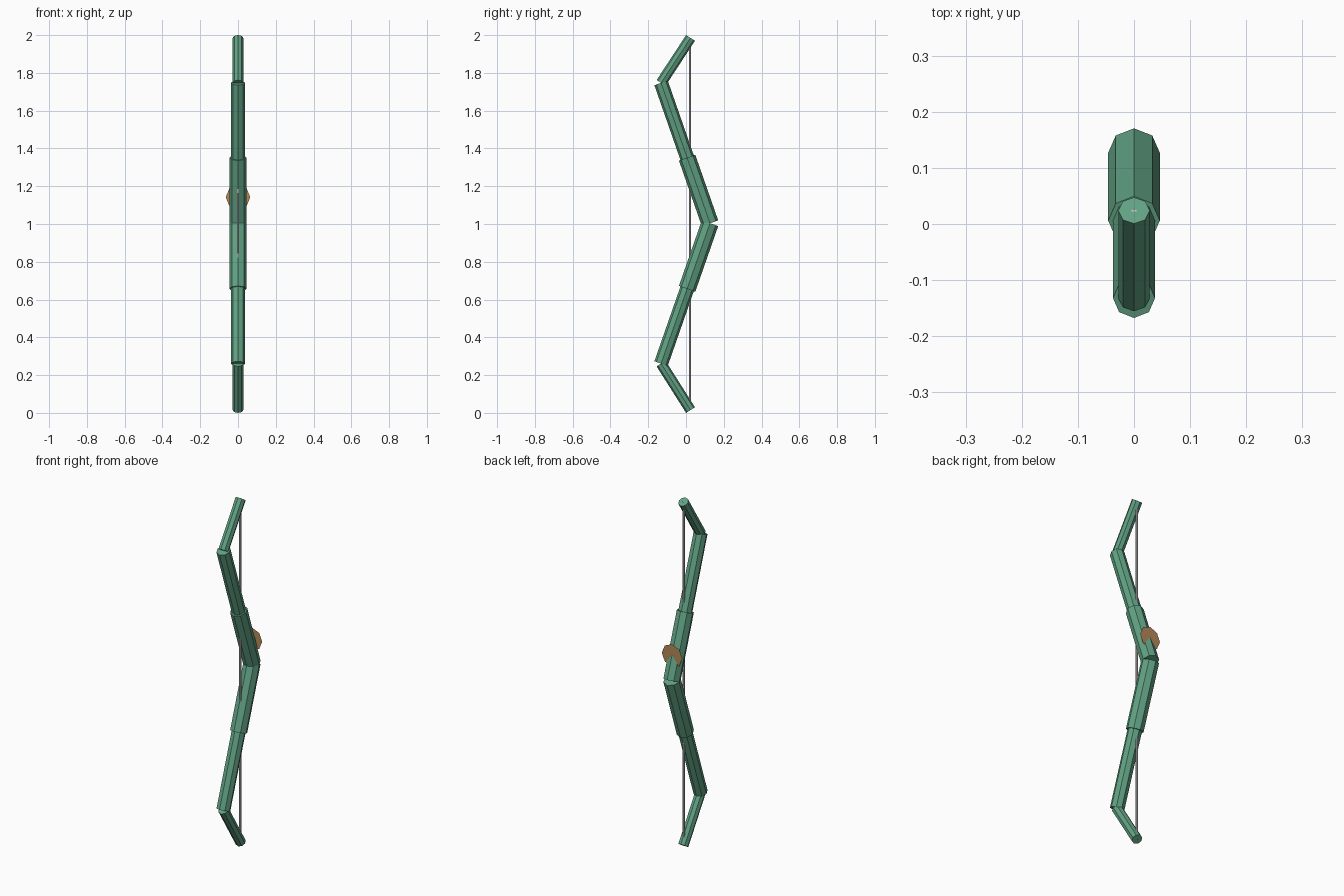
import bpy, math
from mathutils import Vector

if "Cube" in bpy.data.objects:
    bpy.data.objects.remove(bpy.data.objects["Cube"])


def material(name, color):
    m = bpy.data.materials.new(name)
    m.diffuse_color = (*color, 1)
    m.use_nodes = True
    m.node_tree.nodes["Principled BSDF"].inputs["Base Color"].default_value = m.diffuse_color
    return m


green = material("green", (0.12, 0.36, 0.23))
tan = material("tan", (0.46, 0.25, 0.10))


def rod(name, a, b, r, mat=None):
    """Eight-sided rod between two (y, z) points in the plane x = 0."""
    a, b = Vector((0, *a)), Vector((0, *b))
    d = b - a
    bpy.ops.mesh.primitive_cylinder_add(
        vertices=8, radius=r, depth=d.length, location=(a + b) / 2,
        rotation=(math.atan2(-d.y, d.z), 0, 0))
    ob = bpy.context.object
    ob.name = name
    if mat:
        ob.data.materials.append(mat)
    return ob


MID = 1.004                      # height of the middle joint
GRIP, LIMB = (0.006, 0.347), (-0.132, 0.743)   # y, distance from the joint

# Bow halves: grip, limb and recurved tip, mirrored about the middle
for side, s, tip_z in (("upper", 1, 1.985), ("lower", -1, 0.015)):
    middle = (0.127, MID)
    grip_end = (GRIP[0], MID + s * GRIP[1])
    limb_end = (LIMB[0], MID + s * LIMB[1])
    rod(side + "_grip", middle, grip_end, 0.046, green)
    rod(side + "_limb", grip_end, limb_end, 0.0375, green)
    rod(side + "_tip", limb_end, (0.024, tip_z), 0.028, green)

# Bowstring
rod("bowstring", (0.021, 0.015), (0.021, 1.986), 0.006)

# Flat octagonal plate on the back of the upper grip
bpy.ops.mesh.primitive_circle_add(
    vertices=8, radius=0.065, fill_type='NGON',
    location=(0, 0.126, 1.142), rotation=(math.pi / 2, 0, 0))
plate = bpy.context.object
plate.name = "grip_plate"
plate.data.materials.append(tan)
